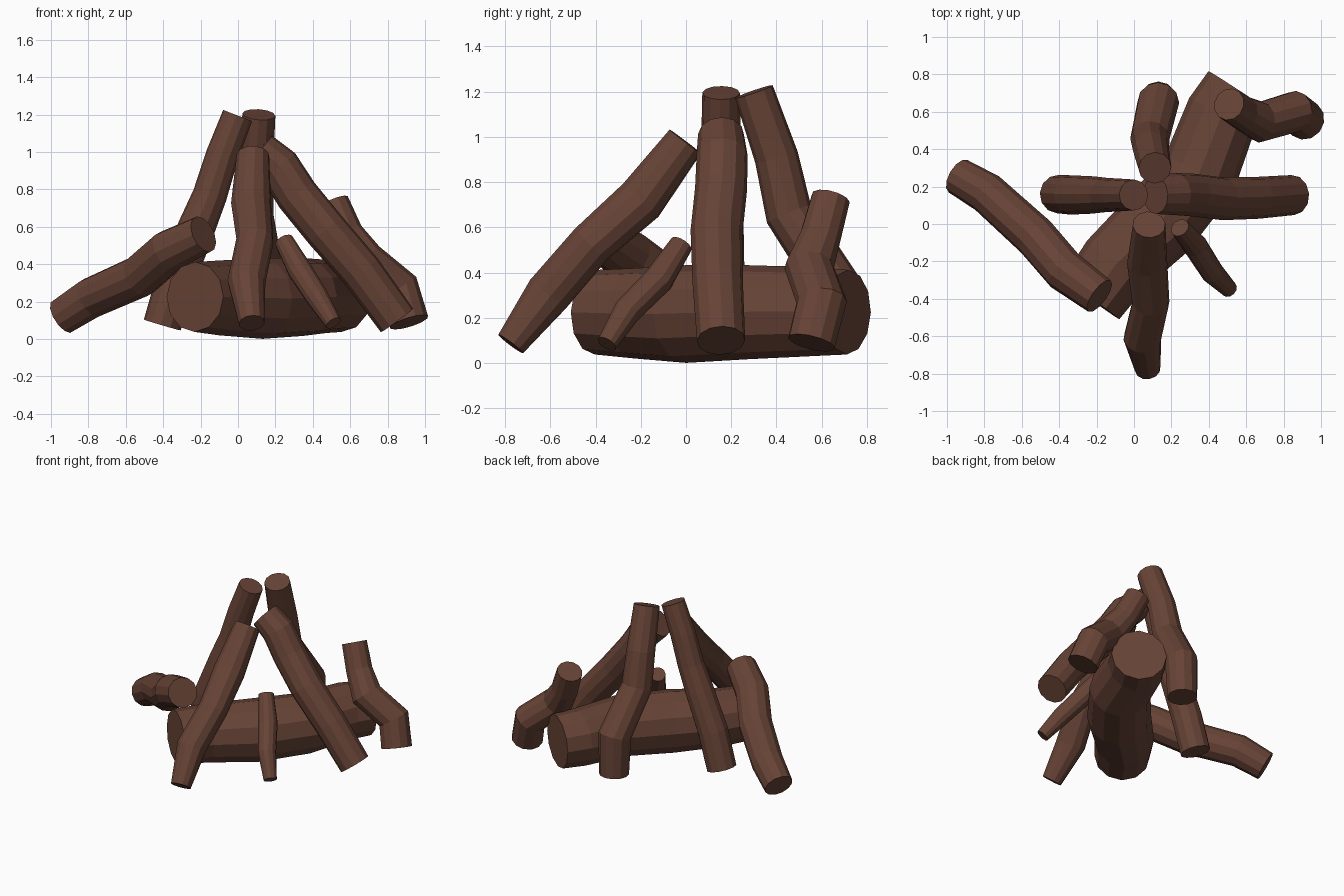
import bpy, bmesh, math
from mathutils import Vector

SIDES = 12
bark = bpy.data.materials.new("bark")
bark.diffuse_color = (0.135, 0.056, 0.037, 1)


def log(name, rings):
    """Loft a flat-ended log through rings given as (x, y, z, radius)."""
    pts = [Vector(r[:3]) for r in rings]
    dirs = [(b - a).normalized() for a, b in zip(pts, pts[1:])]
    bm = bmesh.new()
    loops, side = [], None
    for i, p in enumerate(pts):
        t = (dirs[max(i - 1, 0)] + dirs[min(i, len(dirs) - 1)]).normalized()
        # carry the side vector along the path so the log does not twist
        if side is None:
            side = Vector((0, 0, 1)).cross(t)
        u = (side - t * side.dot(t)).normalized()
        v = t.cross(u)
        side = u
        loops.append([bm.verts.new(p + rings[i][3] * (u * math.cos(a) + v * math.sin(a)))
                      for a in (2 * math.pi * k / SIDES for k in range(SIDES))])
    for a, b in zip(loops, loops[1:]):
        for k in range(SIDES):
            n = (k + 1) % SIDES
            bm.faces.new((a[k], a[n], b[n], b[k]))
    bm.faces.new(loops[0][::-1])
    bm.faces.new(loops[-1])
    bmesh.ops.recalc_face_normals(bm, faces=bm.faces)
    me = bpy.data.meshes.new(name)
    bm.to_mesh(me)
    bm.free()
    me.materials.append(bark)
    bpy.context.collection.objects.link(bpy.data.objects.new(name, me))


# Thick log lying on the ground
log("base_log", [(-.23, -.40, .225, .187), (-.10, -.22, .22, .2), (.13, .0, .217, .216),
                 (.35, .27, .225, .208), (.47, .585, .228, .196), (.555, .715, .225, .187)])
# Four logs leaning together at the top
log("left_leaning_log", [(-.405, .16, .075, .103), (-.33, .155, .33, .105), (-.22, .155, .6, .1),
                         (-.15, .155, .77, .092), (-.085, .155, .98, .088), (-.002, .155, 1.195, .083)])
log("right_leaning_log", [(.85, .155, .1, .107), (.66, .14, .36, .112), (.47, .135, .58, .115),
                          (.315, .155, .77, .115), (.22, .16, .92, .113), (.115, .155, 1.01, .102)])
log("front_leaning_log", [(.073, -.775, .085, .069), (.045, -.61, .305, .102), (.09, -.42, .525, .1),
                          (.07, -.2, .72, .108), (.08, -.003, .98, .088)])
log("back_leaning_log", [(.13, .66, .08, .102), (.13, .65, .36, .112), (.085, .455, .66, .105),
                         (.09, .4, .91, .097), (.112, .3, 1.2, .088)])
# Shorter logs propped against the base log
log("back_right_log", [(.915, .555, .09, .107), (.86, .6, .27, .112), (.675, .545, .42, .11),
                       (.58, .595, .56, .092), (.508, .64, .728, .087)])
log("front_left_log", [(-.94, .255, .12, .1), (-.785, .165, .22, .11), (-.525, -.07, .335, .115),
                       (-.37, -.25, .47, .115), (-.185, -.385, .56, .103)])
log("front_twig", [(.51, -.35, .085, .045), (.42, -.26, .23, .062),
                   (.33, -.12, .37, .066), (.245, -.02, .525, .052)])
